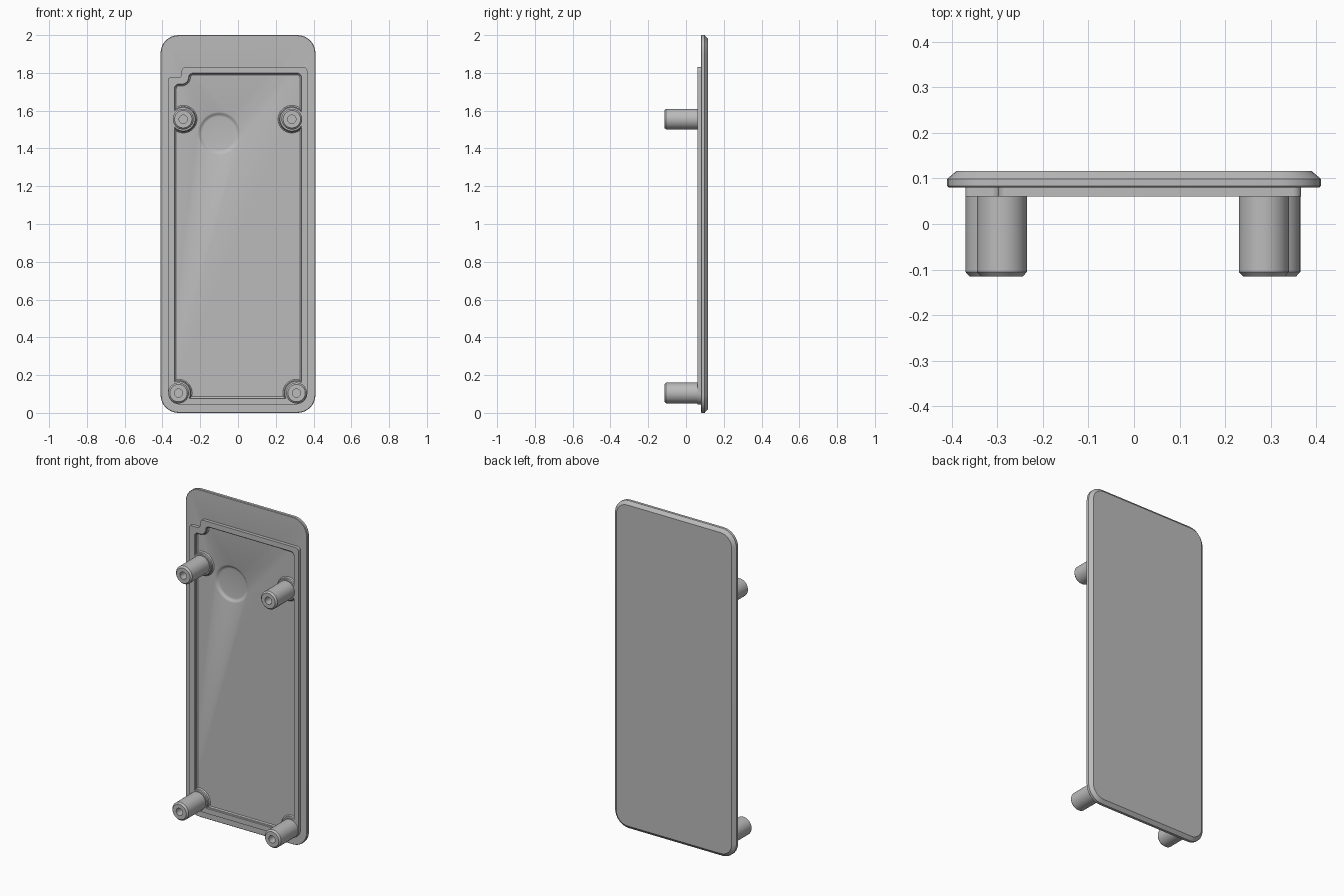
import bpy, bmesh
from math import sin, cos, pi, radians
from mathutils import Vector

cube = bpy.data.objects.get("Cube")
if cube:
    bpy.data.objects.remove(cube)

grey = bpy.data.materials.new("plain grey")
grey.use_nodes = True
COLOUR = (0.5, 0.5, 0.5, 1)
grey.diffuse_color = COLOUR
grey.node_tree.nodes["Principled BSDF"].inputs["Base Color"].default_value = COLOUR


def outline(corners, inset, steps=8):
    """Rounded right-angled outline in x and z, listed anticlockwise."""
    pts = []
    n = len(corners)
    for i, (x, z, r) in enumerate(corners):
        p = Vector((x, z))
        a = (p - Vector(corners[i - 1][:2])).normalized()
        b = (Vector(corners[(i + 1) % n][:2]) - p).normalized()
        turn = 1 if a.x * b.y - a.y * b.x > 0 else -1
        p += inset * (Vector((-a.y, a.x)) + Vector((-b.y, b.x)))
        r = max(r - turn * inset, 0.004)
        c = p - a * r + b * r
        for k in range(steps + 1):
            t = k / steps * pi / 2
            pts.append(c + a * r * sin(t) - b * r * cos(t))
    return pts


def finish(bm, name, smooth=True):
    bmesh.ops.recalc_face_normals(bm, faces=bm.faces)
    me = bpy.data.meshes.new(name)
    bm.to_mesh(me)
    bm.free()
    me.materials.append(grey)
    ob = bpy.data.objects.new(name, me)
    bpy.context.collection.objects.link(ob)
    return ob


def loft(name, corners, levels):
    """Stack an outline along y; levels are (y, inset)."""
    bm = bmesh.new()
    rings = [[bm.verts.new((p.x, y, p.y)) for p in outline(corners, d)]
             for y, d in levels]
    for a, b in zip(rings, rings[1:]):
        for i in range(len(a)):
            bm.faces.new((a[i - 1], a[i], b[i], b[i - 1]))
    bm.faces.new(rings[0])
    bm.faces.new(rings[-1])
    return finish(bm, name)


def turned(name, x, z, profile, sides=48):
    """Spin a (radius, y) profile about an axis along y."""
    bm = bmesh.new()
    rings = [[bm.verts.new((x + r * cos(2 * pi * k / sides), y,
                            z + r * sin(2 * pi * k / sides)))
              for k in range(sides)] for r, y in profile]
    for a, b in zip(rings, rings[1:]):
        for i in range(sides):
            bm.faces.new((a[i - 1], a[i], b[i], b[i - 1]))
    bm.faces.new(rings[0])
    bm.faces.new(rings[-1])
    return finish(bm, name)


def select(ob):
    bpy.ops.object.select_all(action='DESELECT')
    ob.select_set(True)
    bpy.context.view_layer.objects.active = ob


def cut(ob, cutter):
    mod = ob.modifiers.new("cut", 'BOOLEAN')
    mod.operation = 'DIFFERENCE'
    mod.solver = 'EXACT'
    mod.object = cutter
    select(ob)
    bpy.ops.object.modifier_apply(modifier=mod.name)
    bpy.data.objects.remove(cutter)


POSTS = {"upper_right_post": (-0.29, 1.555), "upper_left_post": (0.285, 1.555),
         "lower_right_post": (-0.315, 0.105), "lower_left_post": (0.31, 0.105)}

# Cover plate with chamfered back edge
plate = loft("cover_plate",
             [(-0.41, 0, 0.095), (0.41, 0, 0.095), (0.41, 2, 0.095), (-0.41, 2, 0.095)],
             [(0.08, 0.003), (0.083, 0), (0.099, 0), (0.116, 0.02)])

# Shallow round dimple with soft edge
cut(plate, turned("dimple_cutter", -0.1, 1.48,
                  [(0.115, 0.07), (0.113, 0.08), (0.107, 0.082), (0.1, 0.088),
                   (0.095, 0.091), (0.088, 0.092)], 64))

# Raised rim with a stepped corner, hollowed inside
rim_corners = [(-0.37, 0.045, 0.06), (0.367, 0.045, 0.06), (0.367, 1.83, 0.02),
               (-0.298, 1.83, 0.02), (-0.298, 1.775, 0.02), (-0.37, 1.775, 0.01)]
rim = loft("rim", rim_corners, [(0.06, 0), (0.09, 0)])
inner_corners = [(-0.333, 0.08, 0.02), (0.333, 0.08, 0.02), (0.333, 1.795, 0.02),
                 (-0.258, 1.795, 0.02), (-0.258, 1.737, 0.04), (-0.333, 1.737, 0.02)]
cavity = loft("cavity_cutter", inner_corners,
              [(0.05, -0.004), (0.06, -0.004), (0.063, 0), (0.074, 0), (0.08, 0.006), (0.1, 0.006)])
for x, z in POSTS.values():
    cut(cavity, turned("pad_cutter", x, z, [(0.062, 0.04), (0.062, 0.06), (0.066, 0.064),
                                            (0.067, 0.074), (0.073, 0.08), (0.073, 0.11)]))
cut(rim, cavity)

# Hollow screw posts with chamfered tips
posts = [turned(name, x, z, [(0.055, 0.09), (0.055, -0.105), (0.046, -0.115),
                             (0.022, -0.115), (0.022, -0.05)])
         for name, (x, z) in POSTS.items()]

for ob in [plate, rim] + posts:
    select(ob)
    bpy.ops.object.shade_smooth_by_angle(angle=radians(30))
